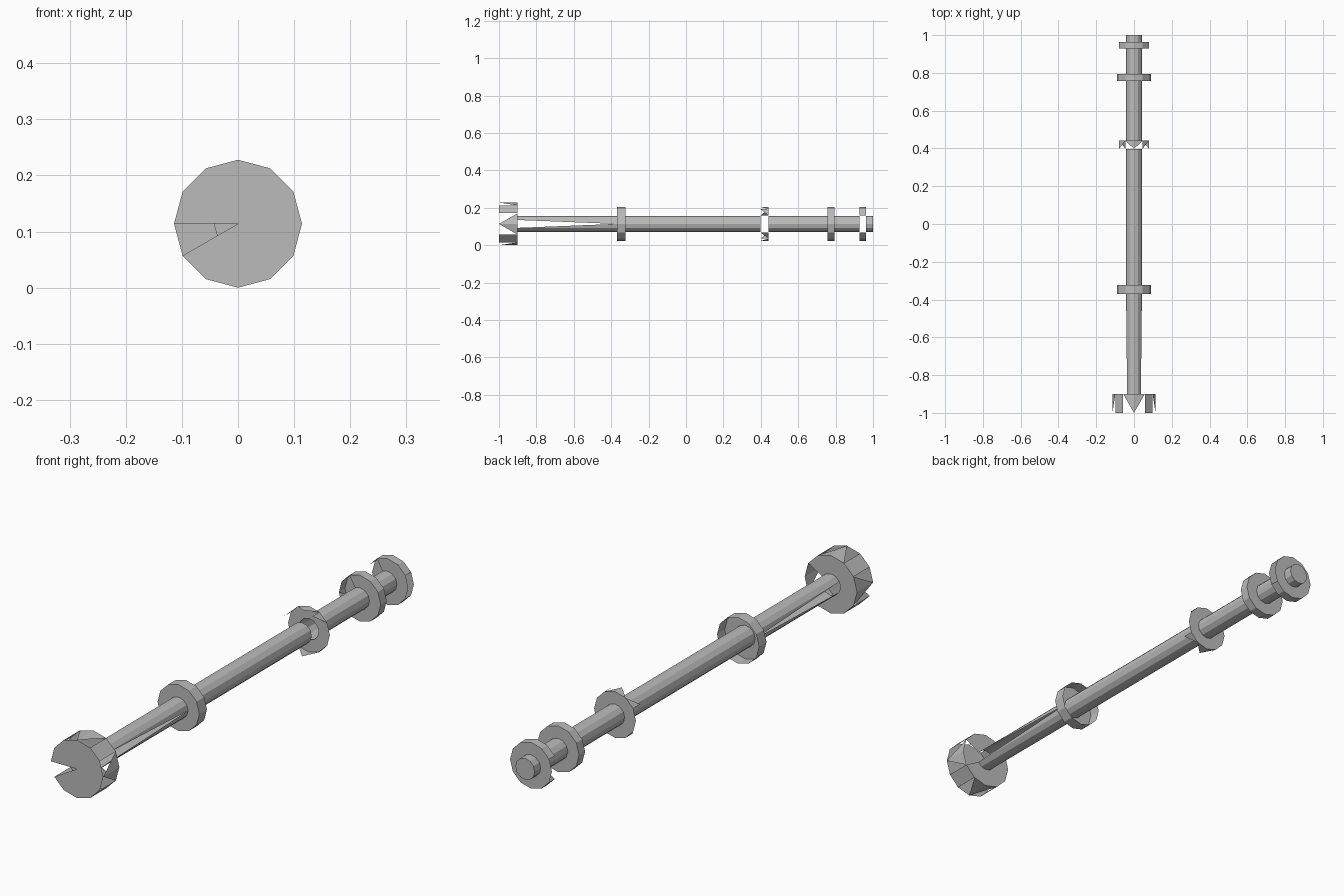
import bpy, bmesh, math

cube = bpy.data.objects.get("Cube")
if cube:
    bpy.data.objects.remove(cube)

SIDES = 12
AXIS_Z = 0.114
SHAFT_R = 0.042
COLLAR_R = 0.091
HEAD_R = 0.114
SIDE_FACETS = {0, 11, 5, 6}      # facets touching the left and right edges
POLE_FACETS = {2, 3, 8, 9}       # facets touching the top and bottom edges
ALL = set(range(SIDES))

steel = bpy.data.materials.new("grey_steel")
steel.use_nodes = True
grey = (0.5, 0.5, 0.5, 1)
steel.diffuse_color = grey
steel.node_tree.nodes["Principled BSDF"].inputs["Base Color"].default_value = grey


def point(i, r, y):
    a = math.tau * i / SIDES
    return (r * math.cos(a), y, AXIS_Z + r * math.sin(a))


def add_face(bm, *points):
    bm.faces.new([bm.verts.new(p) for p in points])


def wall(bm, r, y0, y1, full=ALL, teeth=()):
    """Full facets, plus half facets that taper towards the front."""
    for i in full:
        add_face(bm, point(i, r, y0), point(i, r, y1),
                 point(i + 1, r, y1), point(i + 1, r, y0))
    for i in teeth:
        apex = i if i % 3 == 0 else i + 1
        add_face(bm, point(i, r, y1), point(i + 1, r, y1), point(apex, r, y0))


def cap(bm, r_in, r_out, y, facing, facets=ALL):
    """Annulus or disc made of wedges, facing front (-1) or back (1)."""
    for i in facets:
        pts = [point(i, r_out, y), point(i + 1, r_out, y)]
        if r_in:
            pts += [point(i + 1, r_in, y), point(i, r_in, y)]
        else:
            pts.append((0, y, AXIS_Z))
        add_face(bm, *(pts if facing < 0 else pts[::-1]))


def finish(bm, name):
    bmesh.ops.remove_doubles(bm, verts=bm.verts, dist=1e-5)
    mesh = bpy.data.meshes.new(name)
    bm.to_mesh(mesh)
    bm.free()
    mesh.materials.append(steel)
    bpy.context.collection.objects.link(bpy.data.objects.new(name, mesh))


# Head: notched front disc, toothed rim, open-sided back
bm = bmesh.new()
cap(bm, 0, HEAD_R, -1, -1, ALL - {6})
wall(bm, HEAD_R, -1, -0.9, ALL - SIDE_FACETS - POLE_FACETS,
     SIDE_FACETS | POLE_FACETS)
cap(bm, SHAFT_R, HEAD_R, -0.9, 1, ALL - {0, 11})
finish(bm, "head")

# Front shaft: slotted along both sides, slots narrowing to the back
bm = bmesh.new()
wall(bm, SHAFT_R, -0.9, -0.37, ALL - SIDE_FACETS)
for i in SIDE_FACETS:
    apex = i + 1 if i % 6 == 0 else i
    add_face(bm, point(i, SHAFT_R, -0.37), point(i + 1, SHAFT_R, -0.37),
             point(apex, SHAFT_R, -0.9))
finish(bm, "front_shaft")

# Plain shaft lengths and the closed tip
for name, y0, y1 in (("middle_shaft", -0.37, 0.398),
                     ("rear_shaft", 0.441, 0.928),
                     ("shaft_tip", 0.963, 1.0)):
    bm = bmesh.new()
    wall(bm, SHAFT_R, y0, y1)
    if name == "shaft_tip":
        cap(bm, 0, SHAFT_R, y1, 1)
    finish(bm, name)

# Collars: name, ends, full rim facets, toothed facets, front and back facets
collars = (
    ("front_collar", -0.37, -0.323, ALL, set(), ALL, set()),
    ("toothed_collar", 0.398, 0.441, set(), ALL - SIDE_FACETS, set(), ALL),
    ("rear_collar", 0.757, 0.794, ALL, set(), ALL - {4, 5}, ALL),
    ("end_collar", 0.928, 0.963, ALL - SIDE_FACETS, set(), ALL - {4, 5, 6}, ALL),
)
for name, y0, y1, full, teeth, front, back in collars:
    bm = bmesh.new()
    wall(bm, COLLAR_R, y0, y1, full, teeth)
    cap(bm, SHAFT_R, COLLAR_R, y0, -1, front)
    cap(bm, SHAFT_R, COLLAR_R, y1, 1, back)
    finish(bm, name)
